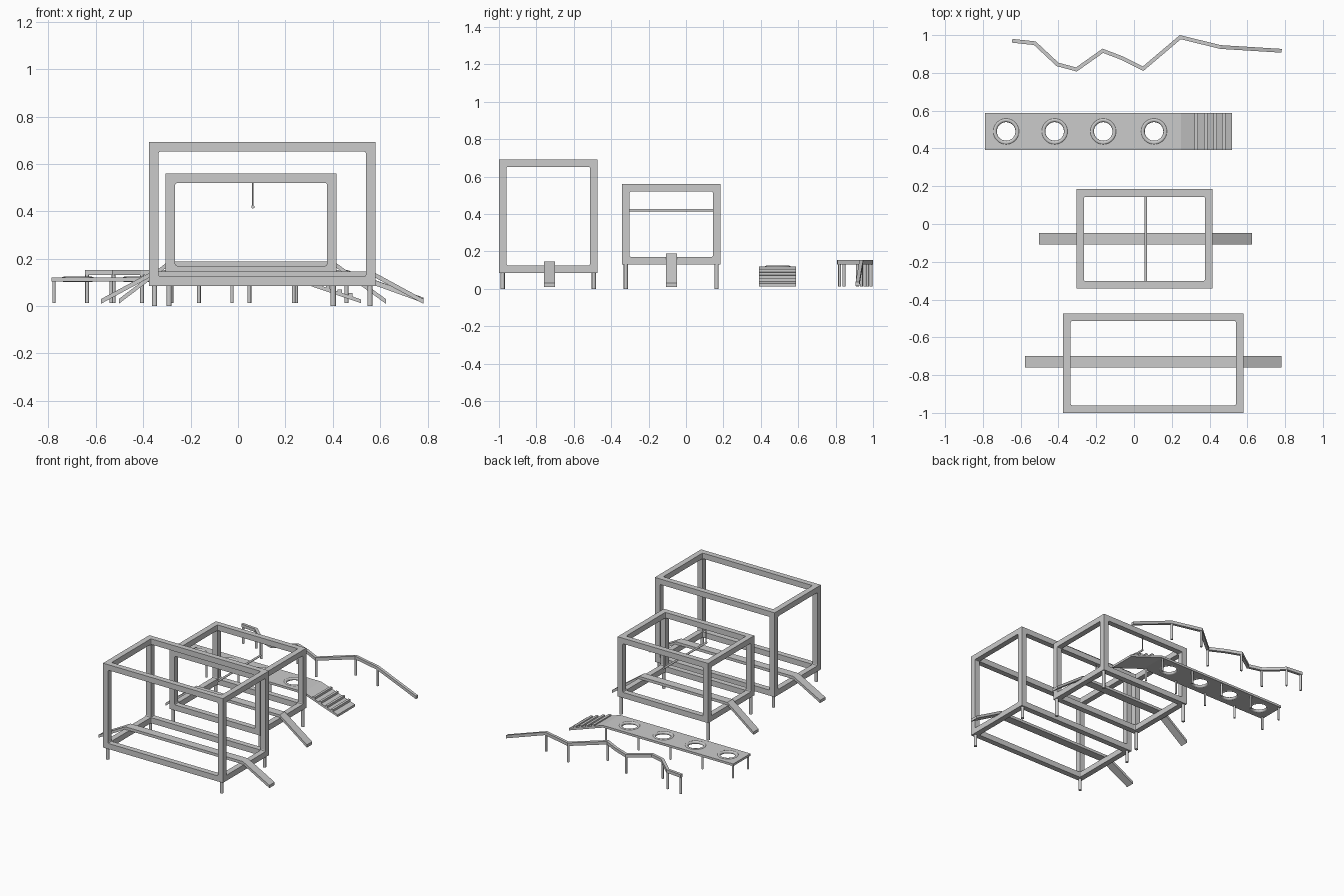
import bpy, bmesh, math
from mathutils import Vector

if "Cube" in bpy.data.objects:
    bpy.data.objects.remove(bpy.data.objects["Cube"])


def make_obj(name, bm):
    bmesh.ops.recalc_face_normals(bm, faces=bm.faces)
    me = bpy.data.meshes.new(name)
    bm.to_mesh(me)
    bm.free()
    ob = bpy.data.objects.new(name, me)
    bpy.context.collection.objects.link(ob)
    return ob


def box(name, lo, hi, bevel=0):
    bm = bmesh.new()
    bmesh.ops.create_cube(bm, size=1)
    for v in bm.verts:
        v.co = Vector([lo[i] + (v.co[i] + 0.5) * (hi[i] - lo[i]) for i in range(3)])
    if bevel:
        bmesh.ops.bevel(bm, geom=bm.edges[:], offset=bevel, segments=2,
                        profile=0.5, affect='EDGES')
    return make_obj(name, bm)


def rod(name, p, q, r, sides=16):
    p, q = Vector(p), Vector(q)
    bpy.ops.mesh.primitive_cylinder_add(vertices=sides, radius=r, depth=(q - p).length,
                                        location=(p + q) / 2)
    ob = bpy.context.object
    ob.rotation_euler = (q - p).to_track_quat('Z', 'Y').to_euler()
    ob.name = name
    bpy.ops.object.shade_smooth_by_angle()
    return ob


def cut(ob, cutters):
    for c in cutters:
        m = ob.modifiers.new("cut", 'BOOLEAN')
        m.operation, m.solver, m.object = 'DIFFERENCE', 'EXACT', c
        bpy.context.view_layer.objects.active = ob
        bpy.ops.object.modifier_apply(modifier=m.name)
        bpy.data.objects.remove(c)


def strip(name, pts, width, thick):
    """Mitred rectangular bar following the top-centre path pts."""
    bm, pts, rings = bmesh.new(), [Vector(p) for p in pts], []
    for i, p in enumerate(pts):
        dirs = [(b - a).xy.normalized() for a, b in zip(pts, pts[1:])]
        a, b = dirs[max(i - 1, 0)], dirs[min(i, len(dirs) - 1)]
        t = (a + b).normalized()
        n = Vector((-t.y, t.x, 0)) * (width / 2 / t.dot(a))
        d = Vector((0, 0, -thick))
        rings.append([bm.verts.new(c) for c in (p + n, p - n, p - n + d, p + n + d)])
    for r, s in zip(rings, rings[1:]):
        for k in range(4):
            bm.faces.new((r[k], r[(k + 1) % 4], s[(k + 1) % 4], s[k]))
    bm.faces.new(rings[0])
    bm.faces.new(rings[-1])
    return make_obj(name, bm)


def cage(name, lo, hi, inset, plank_y, plank_x, top):
    # open box frame with softened inner corners
    t = 0.04
    frame = box(name + "_frame", lo, hi)
    cutters = []
    for axis in range(3):
        a = [v + t for v in lo]
        b = [v - t for v in hi]
        a[axis], b[axis] = lo[axis] - 0.1, hi[axis] + 0.1
        cutters.append(box("cutter", a, b, 0.008))
    cut(frame, cutters)
    # short legs
    for x in (lo[0] + inset, hi[0] - inset):
        for y in (lo[1] + 0.02, hi[1] - 0.02):
            rod(name + "_leg", (x, y, 0), (x, y, lo[2] + 0.01), 0.011)
    # walkway with a ramp at each end
    strip(name + "_walkway", [(plank_x[0], plank_y, 0.03), (lo[0] + 0.01, plank_y, top),
                              (hi[0] - 0.01, plank_y, top), (plank_x[1], plank_y, 0.03)],
          0.06, 0.02)


cage("large", (-0.375, -1, 0.085), (0.58, -0.473, 0.692), 0.023, -0.73, (-0.578, 0.782), 0.145)
cage("small", (-0.305, -0.342, 0.13), (0.416, 0.184, 0.56), 0.014, -0.078, (-0.503, 0.624), 0.188)

# hanging bar inside the small frame
bar_ends = (-0.318, 0.162)
rod("hanging_bar", (0.063, bar_ends[0] - 0.005, 0.419), (0.063, bar_ends[1] + 0.005, 0.419), 0.007)
for y in bar_ends:
    rod("hanging_cord", (0.063, y, 0.419), (0.063, y, 0.53), 0.003, 8)

# low board with holes and ramp
yb = 0.49
board = strip("hole_board", [(-0.788, yb, 0.12), (0.25, yb, 0.12), (0.52, yb, 0.028)], 0.197, 0.016)
holes = (-0.677, -0.42, -0.163, 0.106)
cut(board, [rod("cutter", (x, yb, 0.05), (x, yb, 0.2), 0.058, 48) for x in holes])
for x in holes:
    bpy.ops.mesh.primitive_torus_add(location=(x, yb, 0.113), major_radius=0.06,
                                     minor_radius=0.011, major_segments=48, minor_segments=12)
    bpy.context.object.name = "hole_rim"
    bpy.ops.object.shade_smooth_by_angle(angle=math.radians(60))

# ramp treads
for x in (0.33, 0.38, 0.43, 0.475):
    z = 0.12 - (x - 0.25) * 0.34
    box("ramp_tread", (x - 0.009, yb - 0.0985, z - 0.008), (x + 0.009, yb + 0.0985, z + 0.012))

# board legs
for x in (-0.777, -0.535, -0.28, -0.025, 0.235):
    for y in (yb - 0.085, yb + 0.085):
        rod("board_leg", (x, y, 0.012), (x, y, 0.11), 0.007)

# zigzag balance rail and its posts
path = [(-0.645, 0.97), (-0.525, 0.957), (-0.405, 0.845), (-0.305, 0.818), (-0.165, 0.917),
        (-0.06, 0.877), (0.048, 0.822), (0.245, 0.989), (0.458, 0.937), (0.782, 0.917)]
strip("balance_rail", [(x, y, 0.153 if x < 0.5 else 0.036) for x, y in path], 0.02, 0.022)
for i in (0, 1, 2, 4, 6, 7, 8):
    x, y = path[i]
    x += 0.008 if i == 0 else 0
    rod("rail_post", (x, y, 0.012), (x, y, 0.14), 0.008)
